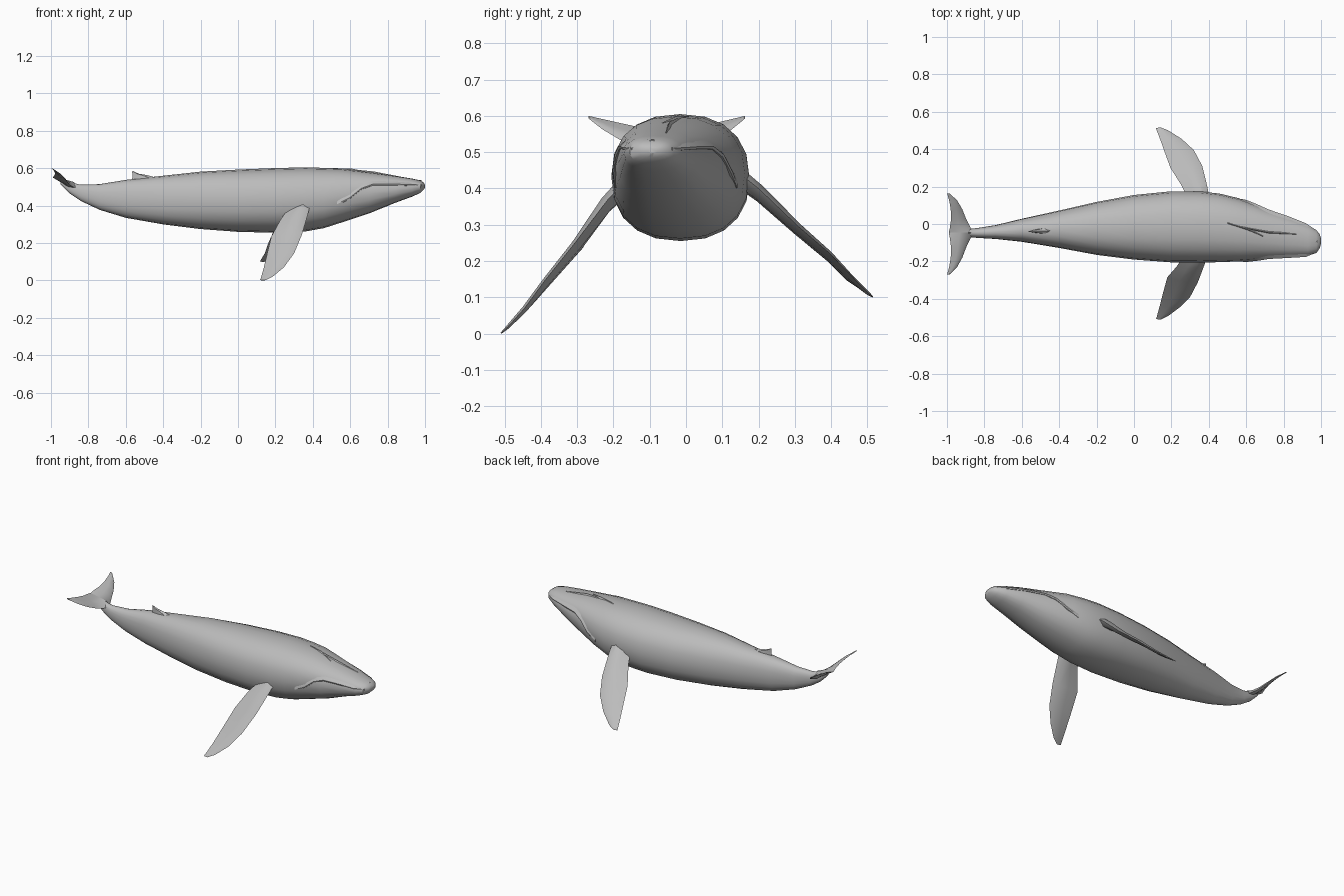
import bpy, bmesh, math
from mathutils import Vector

grey = bpy.data.materials.new("whale grey")
grey.diffuse_color = (0.5, 0.5, 0.5, 1)


def loft(name, rings, angle=35):
    """Skin a list of equal-length point rings and cap both ends."""
    bm = bmesh.new()
    rows = [[bm.verts.new(p) for p in ring] for ring in rings]
    n = len(rows[0])
    for a, b in zip(rows, rows[1:]):
        for i in range(n):
            j = (i + 1) % n
            bm.faces.new((a[i], a[j], b[j], b[i]))
    bm.faces.new(rows[0])
    bm.faces.new(rows[-1])
    bmesh.ops.recalc_face_normals(bm, faces=bm.faces)
    mesh = bpy.data.meshes.new(name)
    bm.to_mesh(mesh)
    bm.free()
    mesh.materials.append(grey)
    ob = bpy.data.objects.new(name, mesh)
    bpy.context.collection.objects.link(ob)
    bpy.ops.object.select_all(action='DESELECT')
    ob.select_set(True)
    bpy.context.view_layer.objects.active = ob
    bpy.ops.object.shade_smooth_by_angle(angle=math.radians(angle))
    return ob


def blade(name, stations):
    """Thin fin lofted through (leading point, trailing point, half thickness)."""
    span = Vector(stations[-1][0]) - Vector(stations[0][0])
    rings = []
    for lead, trail, t in stations:
        a, b = Vector(lead), Vector(trail)
        n = (b - a).cross(span).normalized() * t
        p, q = a.lerp(b, 0.25), a.lerp(b, 0.6)
        rings.append([a, p + n, q + n * 0.7, b, q - n * 0.7, p - n])
    return loft(name, rings)


# Body sections: x, right edge y, left edge y, bottom z, top z
SECTIONS = [
    (-0.95, -0.056, -0.036, 0.515, 0.545),
    (-0.90, -0.068, -0.028, 0.465, 0.525),
    (-0.84, -0.074, -0.022, 0.425, 0.512),
    (-0.74, -0.080, -0.006, 0.378, 0.515),
    (-0.60, -0.095, 0.028, 0.335, 0.538),
    (-0.40, -0.128, 0.072, 0.300, 0.560),
    (-0.20, -0.165, 0.118, 0.275, 0.582),
    (0.00, -0.190, 0.155, 0.260, 0.593),
    (0.20, -0.205, 0.175, 0.255, 0.601),
    (0.36, -0.206, 0.174, 0.262, 0.605),
    (0.46, -0.204, 0.162, 0.280, 0.602),
    (0.56, -0.200, 0.138, 0.312, 0.598),
    (0.70, -0.188, 0.084, 0.358, 0.580),
    (0.84, -0.178, 0.034, 0.415, 0.560),
    (0.93, -0.170, -0.006, 0.448, 0.545),
    (0.975, -0.155, -0.032, 0.468, 0.535),
    (0.993, -0.130, -0.055, 0.485, 0.523),
    (1.000, -0.105, -0.078, 0.497, 0.512),
]


def section(x):
    for a, b in zip(SECTIONS, SECTIONS[1:]):
        if x <= b[0]:
            f = (x - a[0]) / (b[0] - a[0])
            return [p + (q - p) * f for p, q in zip(a, b)]
    return SECTIONS[-1]


def body_ring(s, sides=20, power=2 / 2.3):
    x, y0, y1, z0, z1 = s
    ring = []
    for i in range(sides):
        t = 2 * math.pi * i / sides
        c, w = math.cos(t), math.sin(t)
        ring.append(((x), (y0 + y1) / 2 + (y1 - y0) / 2 * math.copysign(abs(c) ** power, c),
                     (z0 + z1) / 2 + (z1 - z0) / 2 * math.copysign(abs(w) ** power, w)))
    return ring


def side_y(x, z, side):
    """Body surface y at height z on one side (-1 right, 1 left)."""
    _, y0, y1, z0, z1 = section(x)
    h = min(1, abs(z - (z0 + z1) / 2) / ((z1 - z0) / 2))
    return (y0 + y1) / 2 + side * (y1 - y0) / 2 * (1 - h ** 2.3) ** (1 / 2.3)


def top_z(x, y):
    _, y0, y1, z0, z1 = section(x)
    h = min(1, abs(y - (y0 + y1) / 2) / ((y1 - y0) / 2))
    return (z0 + z1) / 2 + (z1 - z0) / 2 * (1 - h ** 2.3) ** (1 / 2.3)


loft("body", [body_ring(s) for s in SECTIONS], 30)

# Overhanging upper lip along each side of the mouth
MOUTH = [(0.53, 0.405), (0.60, 0.442), (0.66, 0.490), (0.72, 0.512),
         (0.82, 0.513), (0.92, 0.510), (0.98, 0.508)]
for side, label in ((-1, "right"), (1, "left")):
    rings = []
    for i, (x, z) in enumerate(MOUTH):
        out = 0.002 if i in (0, len(MOUTH) - 1) else 0.007
        y = side_y(x, z, side)
        rings.append([(x, side_y(x, z + 0.028, side) - side * 0.004, z + 0.028),
                      (x, y + side * out, z + 0.003),
                      (x, y + side * out * 0.6, z - 0.004),
                      (x, y - side * 0.015, z - 0.006)])
    loft("upper_lip_" + label, rings, 25)

# Low blowhole ridges on top of the head
for k, path in enumerate([[(0.50, 0.005), (0.60, -0.025), (0.69, -0.065)],
                          [(0.57, -0.015), (0.72, -0.045), (0.87, -0.055)]]):
    rings = []
    for i, (x, y) in enumerate(path):
        h = 0.007 if i == 1 else 0.001
        z = top_z(x, y)
        rings.append([(x, y - 0.010, z - 0.008), (x, y, z + h), (x, y + 0.010, z - 0.008)])
    loft("blowhole_ridge_%d" % (k + 1), rings, 25)

# Small hooked dorsal fin
blade("dorsal_fin", [
    ((-0.42, -0.035, 0.545), (-0.57, -0.040, 0.530), 0.018),
    ((-0.48, -0.037, 0.562), (-0.565, -0.040, 0.550), 0.010),
    ((-0.53, -0.039, 0.571), (-0.565, -0.040, 0.568), 0.006),
    ((-0.562, -0.040, 0.585), (-0.566, -0.040, 0.583), 0.002)])

# Long flippers, right one swept lower
blade("right_flipper", [
    ((0.390, -0.165, 0.420), (0.270, -0.165, 0.385), 0.025),
    ((0.378, -0.215, 0.370), (0.230, -0.225, 0.330), 0.020),
    ((0.342, -0.310, 0.245), (0.178, -0.285, 0.235), 0.014),
    ((0.300, -0.390, 0.145), (0.155, -0.370, 0.140), 0.011),
    ((0.245, -0.445, 0.070), (0.137, -0.440, 0.065), 0.008),
    ((0.185, -0.490, 0.020), (0.122, -0.495, 0.012), 0.005),
    ((0.145, -0.510, 0.001), (0.118, -0.508, 0.002), 0.002)])
blade("left_flipper", [
    ((0.405, 0.130, 0.455), (0.290, 0.130, 0.415), 0.025),
    ((0.392, 0.200, 0.400), (0.255, 0.205, 0.360), 0.020),
    ((0.365, 0.310, 0.295), (0.195, 0.300, 0.275), 0.014),
    ((0.320, 0.395, 0.222), (0.160, 0.395, 0.195), 0.011),
    ((0.255, 0.455, 0.160), (0.143, 0.445, 0.145), 0.008),
    ((0.180, 0.502, 0.112), (0.122, 0.498, 0.110), 0.005),
    ((0.145, 0.515, 0.101), (0.117, 0.513, 0.101), 0.002)])

# Upturned tail flukes
for side, label, reach in ((-1, "right", 0.222), (1, "left", 0.210)):
    shape = [(0.0, -0.850, 0.500, -0.990, 0.550, 0.016),
             (0.14, -0.875, 0.497, -0.984, 0.560, 0.013),
             (0.35, -0.897, 0.508, -0.978, 0.568, 0.010),
             (0.60, -0.918, 0.533, -0.980, 0.580, 0.007),
             (0.82, -0.945, 0.562, -0.988, 0.591, 0.005),
             (1.0, -0.985, 0.593, -0.999, 0.600, 0.002)]
    blade("tail_fluke_" + label, [
        ((xa, -0.047 + side * f * reach, za), (xb, -0.047 + side * f * reach, zb), t)
        for f, xa, za, xb, zb, t in shape])
